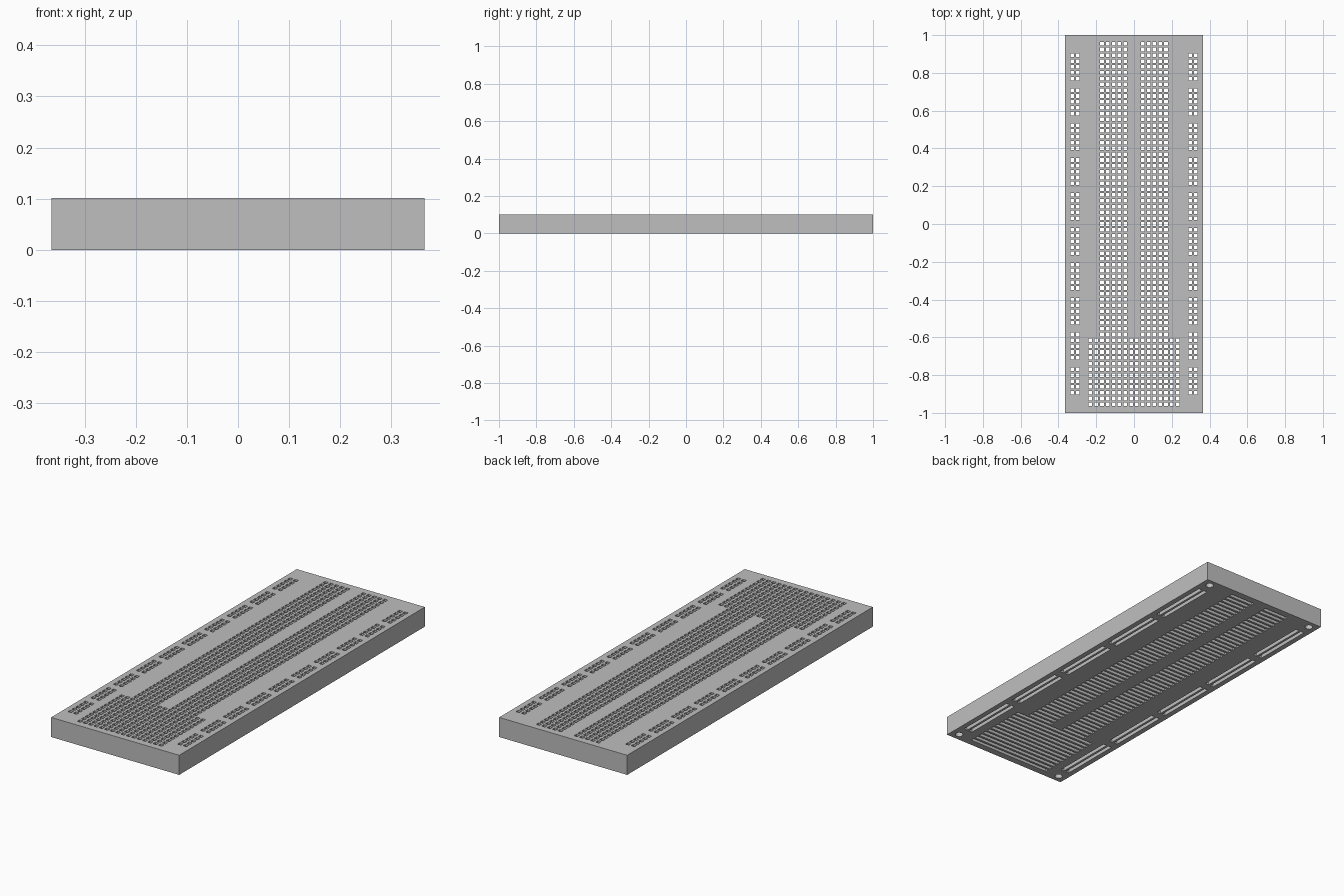
import bpy, bmesh

if "Cube" in bpy.data.objects:
    bpy.data.objects.remove(bpy.data.objects["Cube"])

P = 0.0308            # hole pitch
H = 0.0095            # half width of holes and slots
W, L, T = 0.365, 1.0, 0.101
SLOT_TOP = 0.08       # depth of the contact slots on the underside
RAILS = (0.297, 0.328)

plastic = bpy.data.materials.new("grey_plastic")
plastic.diffuse_color = (0.52, 0.52, 0.52, 1)
plastic.use_nodes = True
plastic.node_tree.nodes["Principled BSDF"].inputs["Base Color"].default_value = plastic.diffuse_color

# Grid lines that run along every hole edge
cols = [(c + 0.5) * P for c in range(-8, 8)] + [s * r for s in (-1, 1) for r in RAILS]
rows = [r * P for r in range(-31, 32)]
xs = sorted([-W, W] + [c + s * H for c in cols for s in (-1, 1)])
ys = sorted([-L, L] + [r + s * H for r in rows for s in (-1, 1)])
zs = [0, SLOT_TOP, T]


def is_empty(x, y, layer):
    """True where a pin hole (layer 1) or contact slot (layer 0) is cut."""
    r = round(y / P)
    in_row = abs(y - r * P) < H and abs(r) <= 31
    in_rail = any(abs(abs(x) - c) < H * 0.9 for c in RAILS)
    if in_rail:
        if abs(r) > 29:
            return False
        if layer == 1:
            return in_row and (r + 29) % 6 < 5
        return (y / P + 29 + 0.4) % 12 < 10.8
    # Wide block at the front end, two five-hole banks elsewhere
    lo, hi = (0, 7.5) if r <= -20 else (1.5, 5.5)
    in_bank = lo * P - H < abs(x) < hi * P + H
    in_col = any(abs(x - c) < H * 0.9 for c in cols)
    return in_row and in_bank and (layer == 0 or in_col)


nx, ny = len(xs) - 1, len(ys) - 1
solid = {(i, j, k) for i in range(nx) for j in range(ny) for k in range(2)
         if not is_empty((xs[i] + xs[i + 1]) / 2, (ys[j] + ys[j + 1]) / 2, k)}

# Skin the solid cells wherever they meet air
bm = bmesh.new()
verts = {}


def vert(key):
    if key not in verts:
        verts[key] = bm.verts.new((xs[key[0]], ys[key[1]], zs[key[2]]))
    return verts[key]


for cell in sorted(solid):
    for axis in range(3):
        for side in (0, 1):
            near = list(cell)
            near[axis] += 2 * side - 1
            if tuple(near) in solid:
                continue
            u, v = (axis + 1) % 3, (axis + 2) % 3
            ring = []
            for du, dv in ((0, 0), (1, 0), (1, 1), (0, 1)):
                key = list(cell)
                key[axis] += side
                key[u] += du
                key[v] += dv
                ring.append(vert(tuple(key)))
            bm.faces.new(ring if side else ring[::-1])

mesh = bpy.data.meshes.new("board_body")
bm.to_mesh(mesh)
bm.free()
body = bpy.data.objects.new("board_body", mesh)
bpy.context.collection.objects.link(body)
mesh.materials.append(plastic)

# Blind screw holes in the four underside corners
bm = bmesh.new()
for sx in (-1, 1):
    for sy in (-1, 1):
        made = bmesh.ops.create_cone(bm, cap_ends=True, segments=24,
                                     radius1=0.019, radius2=0.019, depth=0.16)
        bmesh.ops.translate(bm, verts=made["verts"], vec=(sx * 0.32, sy * 0.961, 0))
cut_mesh = bpy.data.meshes.new("screw_hole_cutter")
bm.to_mesh(cut_mesh)
bm.free()
cut_mesh.materials.append(plastic)
cutter = bpy.data.objects.new("screw_hole_cutter", cut_mesh)
bpy.context.collection.objects.link(cutter)
cutter.hide_render = True
cutter.hide_set(True)

mod = body.modifiers.new("screw_holes", 'BOOLEAN')
mod.operation = 'DIFFERENCE'
mod.solver = 'EXACT'
mod.object = cutter
